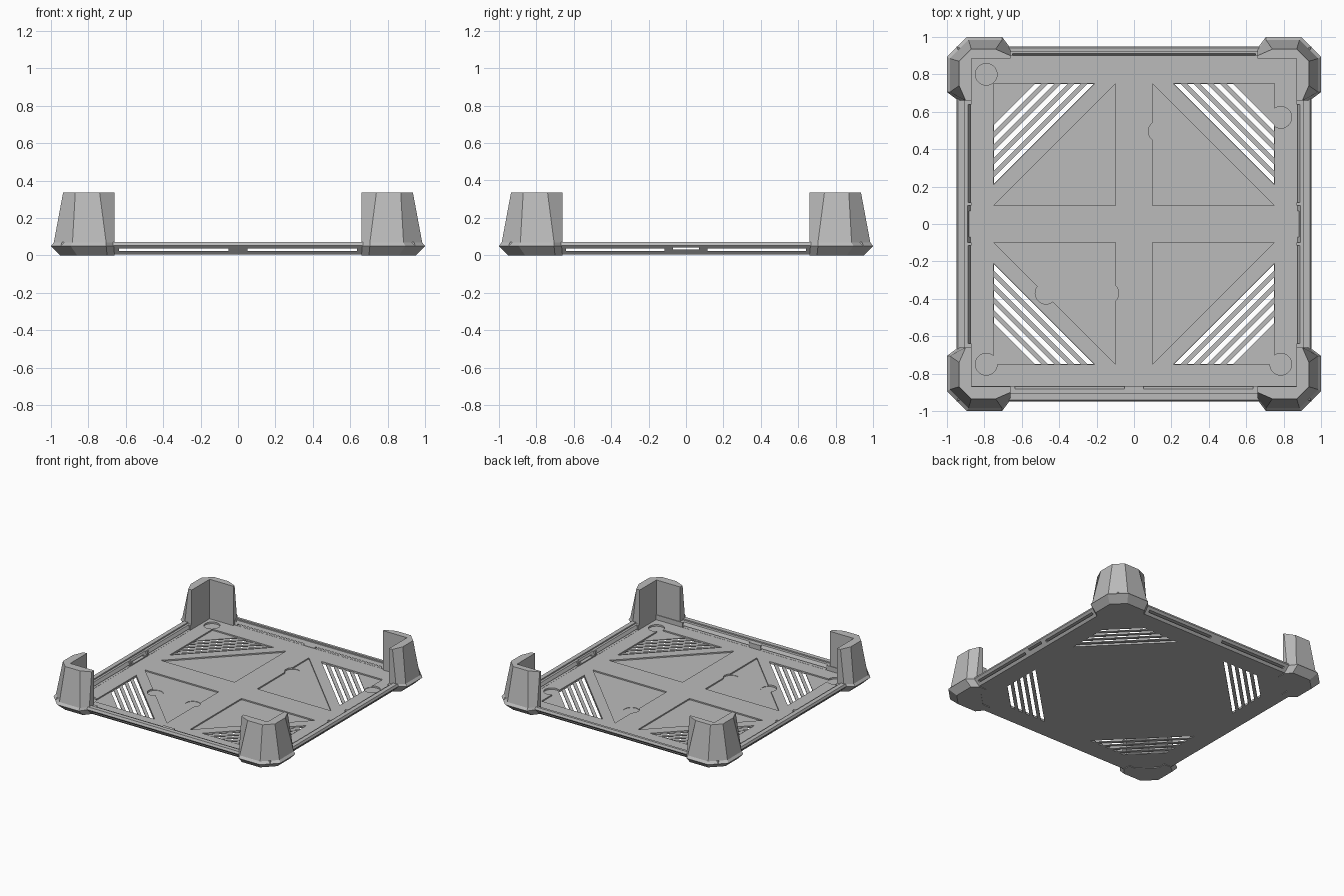
import bpy, bmesh, math
from mathutils import Vector

cube = bpy.data.objects.get("Cube")
if cube:
    bpy.data.objects.remove(cube, do_unlink=True)

grey = bpy.data.materials.new("mid_grey")
grey.use_nodes = True
grey.diffuse_color = (0.5, 0.5, 0.5, 1)
grey.node_tree.nodes["Principled BSDF"].inputs["Base Color"].default_value = (0.5, 0.5, 0.5, 1)

FLOOR, RIM, BASE = 0.022, 0.07, 0.005
CORNERS = [(sx, sy) for sx in (-1, 1) for sy in (-1, 1)]


def loft(bm, rings):
    """Closed solid through rings of matching 3D points."""
    loops = [[bm.verts.new(p) for p in ring] for ring in rings]
    for a, b in zip(loops, loops[1:]):
        for i in range(len(a)):
            j = (i + 1) % len(a)
            bm.faces.new((a[i], a[j], b[j], b[i]))
    bm.faces.new(loops[0][::-1])
    bm.faces.new(loops[-1])


def prism(bm, outline, z0, z1):
    loft(bm, [[(x, y, z) for x, y in outline] for z in (z0, z1)])


def box(bm, x0, x1, y0, y1, z0, z1):
    prism(bm, [(x0, y0), (x1, y0), (x1, y1), (x0, y1)], z0, z1)


def finish(bm, name):
    bmesh.ops.recalc_face_normals(bm, faces=bm.faces)
    mesh = bpy.data.meshes.new(name)
    bm.to_mesh(mesh)
    bm.free()
    mesh.materials.append(grey)
    obj = bpy.data.objects.new(name, mesh)
    bpy.context.collection.objects.link(obj)
    return obj


def carve(target, bm):
    """Cut a group of solids out of the target."""
    cutter = finish(bm, "cutter")
    cutter.hide_render = True
    mod = target.modifiers.new("cut", "BOOLEAN")
    mod.operation, mod.solver, mod.use_self = "DIFFERENCE", "EXACT", True
    mod.object = cutter
    bpy.context.view_layer.objects.active = target
    bpy.ops.object.modifier_apply(modifier=mod.name)
    bpy.data.objects.remove(cutter, do_unlink=True)


# Tray body with outward sloping sides
bm = bmesh.new()
loft(bm, [[(sx * o, sy * o, z) for sx, sy in ((-1, -1), (1, -1), (1, 1), (-1, 1))]
          for o, z in ((0.905, BASE), (0.948, 0.052), (0.94, RIM))])
tray = finish(bm, "tray")

# Hollow interior and stepped rim
bm = bmesh.new()
box(bm, -0.87, 0.87, -0.865, 0.9, FLOOR, 0.2)
carve(tray, bm)
bm = bmesh.new()
box(bm, -0.905, 0.905, -0.905, 0.92, 0.06, 0.2)
carve(tray, bm)

# Triangular floor recesses, inner and corner ones
bm = bmesh.new()
for sx, sy in CORNERS:
    prism(bm, [(sx * 0.1, sy * 0.1), (sx * 0.75, sy * 0.1), (sx * 0.1, sy * 0.75)], 0.012, 0.1)
    prism(bm, [(sx * 0.75, sy * 0.75), (sx * 0.75, sy * 0.21), (sx * 0.21, sy * 0.75)], 0.012, 0.1)
carve(tray, bm)

# Round wells
bm = bmesh.new()
for cx, cy in ((-0.79, 0.8), (0.785, 0.57), (0.135, 0.495), (-0.47, -0.37),
               (-0.14, -0.37), (-0.79, -0.75), (0.785, -0.75)):
    ring = [math.tau * k / 32 for k in range(32)]
    prism(bm, [(cx + 0.058 * math.cos(a), cy + 0.058 * math.sin(a)) for a in ring], 0.009, 0.1)
carve(tray, bm)

# Diagonal vent slots
bm = bmesh.new()
for sx, sy in CORNERS:
    for k in range(5):
        a = 0.215 + 0.07 * k
        b = a + 0.035
        prism(bm, [(sx * 0.749, sy * a), (sx * 0.749, sy * b),
                   (sx * b, sy * 0.749), (sx * a, sy * 0.749)], -0.1, 0.1)
carve(tray, bm)

# Wall slots and the sloped pockets above them
slots, pockets = bmesh.new(), bmesh.new()


def pocket(axis, side, inner, depth, a, b):
    section = [(inner - 0.01, 0.03), (inner, 0.03), (inner + depth, 0.1), (inner - 0.01, 0.1)]
    loft(pockets, [[(side * u, t, z) if axis == "x" else (t, side * u, z) for u, z in section]
                   for t in (a, b)])


for s in (-1, 1):
    a, b = sorted((s * 0.05, s * 0.635))
    box(slots, a, b, -1.1, -0.8, 0.023, 0.036)
    box(slots, a, b, 0.8, 1.1, 0.023, 0.036)
    pocket("y", -1, 0.865, 0.04, a, b)
    a, b = sorted((s * 0.115, s * 0.64))
    for side in (-1, 1):
        c, d = sorted((side * 0.8, side * 1.1))
        box(slots, c, d, a, b, 0.023, 0.036)
        pocket("x", side, 0.87, 0.04, a, b)
    # Side latch notch
    c, d = sorted((s * 0.8, s * 1.1))
    box(slots, c, d, -0.07, 0.07, 0.03, 0.043)
    pocket("x", s, 0.875, 0.035, -0.1, 0.1)
pocket("y", 1, 0.9, 0.025, -0.65, 0.65)
carve(tray, slots)
carve(tray, pockets)

# Corner posts: flared foot, tapering L-shaped shell
LEVELS = [  # height, outer reach, chamfer, block end, shoulder
    (0.0, 0.95, 0.09, 0.70, 0.90),
    (0.05, 1.0, 0.105, 0.705, 0.94),
    (0.068, 0.985, 0.10, 0.705, 0.93),
    (0.336, 0.935, 0.065, 0.74, 0.90)]
for sx, sy in CORNERS:
    name = ("back" if sy > 0 else "front") + ("_left" if sx > 0 else "_right")
    ix, iy, end = 0.87, (0.885 if sy > 0 else 0.87), 0.66
    rings = []
    for z, o, ch, e, w in LEVELS:
        pts = [(end, iy), (end, w), (e, o), (o - ch, o), (o, o - ch),
               (o, e), (w, end), (ix, end), (ix, iy)]
        rings.append([(sx * x, sy * y, z) for x, y in pts])
    bm = bmesh.new()
    loft(bm, rings)
    finish(bm, name + "_post")

    # Thin pad under each corner
    bm = bmesh.new()
    pad = [(0.66, 0.9), (0.66, 0.84), (0.72, 0.84), (0.84, 0.72), (0.84, 0.66),
           (0.9, 0.66), (0.9, 0.9)]
    prism(bm, [(sx * x, sy * y) for x, y in pad], 0.0, 0.007)
    finish(bm, name + "_pad")
